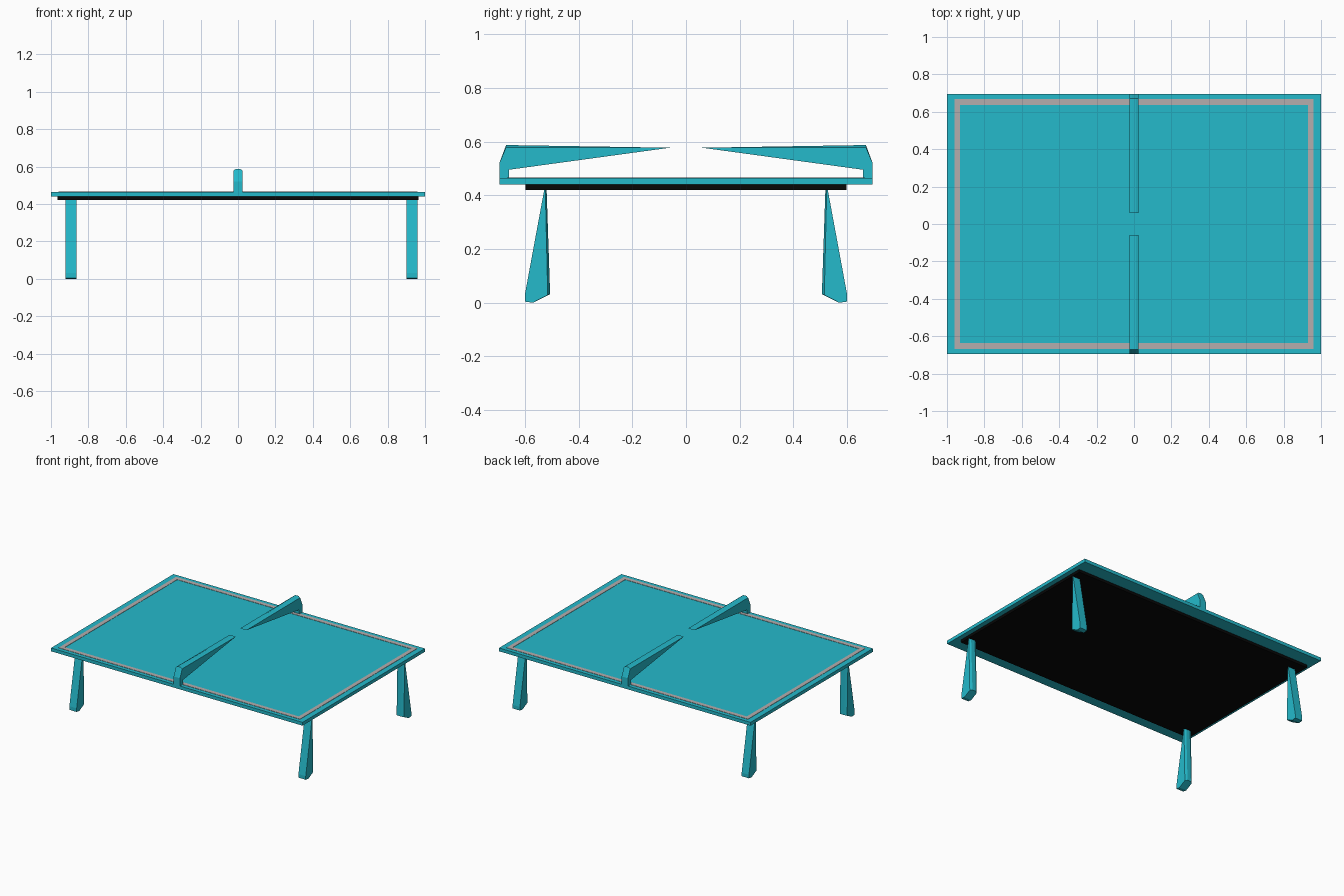
import bpy, bmesh

if "Cube" in bpy.data.objects:
    bpy.data.objects.remove(bpy.data.objects["Cube"])


def material(name, rgb):
    m = bpy.data.materials.new(name)
    m.diffuse_color = (*rgb, 1)
    m.use_nodes = True
    m.node_tree.nodes["Principled BSDF"].inputs["Base Color"].default_value = m.diffuse_color
    return m


TEAL = material("teal", (0.018, 0.49, 0.60))
BLACK = material("black", (0.002, 0.002, 0.002))
LINE = material("line_grey", (0.46, 0.42, 0.42))


def finish(name, bm, mat):
    bmesh.ops.recalc_face_normals(bm, faces=bm.faces)
    me = bpy.data.meshes.new(name)
    bm.to_mesh(me)
    bm.free()
    me.materials.append(mat)
    ob = bpy.data.objects.new(name, me)
    bpy.context.collection.objects.link(ob)
    return ob


def slab(name, hx, hy, z0, z1, mat):
    bm = bmesh.new()
    bmesh.ops.create_cube(bm, size=1)
    for v in bm.verts:
        v.co = (v.co.x * 2 * hx, v.co.y * 2 * hy, z0 + (v.co.z + 0.5) * (z1 - z0))
    return finish(name, bm, mat)


def ridged_bar(name, side, ridge, x, half, crest, sy):
    """Loft (y, z) profiles across x: side, ridge, ridge, side."""
    bm = bmesh.new()
    rings = []
    for dx, prof in ((-half, side), (-crest, ridge), (crest, ridge), (half, side)):
        rings.append([bm.verts.new((x + dx, sy * y, z)) for y, z in prof])
    n = len(side)
    for a, b in zip(rings, rings[1:]):
        for i in range(n):
            j = (i + 1) % n
            bm.faces.new((a[i], a[j], b[j], b[i]))
    bm.faces.new(rings[0])
    bm.faces.new(rings[-1])
    return finish(name, bm, TEAL)


# Table top and the dark panel beneath it
slab("table_top", 1.0, 0.695, 0.44, 0.464, TEAL)
slab("under_panel", 0.965, 0.597, 0.42, 0.44, BLACK)

# Border line: a thin rectangular ring on the top
bm = bmesh.new()
corners = ((-1, -1), (1, -1), (1, 1), (-1, 1))
rings = [[bm.verts.new((sx * hx, sy * hy, z)) for sx, sy in corners]
         for hx, hy, z in ((0.96, 0.667, 0.463), (0.96, 0.667, 0.466),
                           (0.93, 0.637, 0.466), (0.93, 0.637, 0.463))]
for k in range(4):
    a, b = rings[k], rings[(k + 1) % 4]
    for i in range(4):
        j = (i + 1) % 4
        bm.faces.new((a[i], a[j], b[j], b[i]))
finish("border_line", bm, LINE)

# Tapering net arms that clamp to the long edges
arm_side = [(0.695, 0.464), (0.695, 0.52), (0.67, 0.578),
            (0.06, 0.577), (0.66, 0.495), (0.66, 0.464)]
arm_ridge = [(y, 0.587 if z == 0.578 else z) for y, z in arm_side]
for label, sy in (("front", -1), ("back", 1)):
    ridged_bar(label + "_net_arm", arm_side, arm_ridge, 0, 0.025, 0.012, sy)

# Wedge legs, wide at the floor and thin at the top
leg_side = [(0.528, 0.42), (0.6, 0.03), (0.6, 0.004),
            (0.57, 0.0), (0.515, 0.028), (0.524, 0.42)]
leg_ridge = leg_side[:4] + [(0.506, 0.032), (0.519, 0.42)]
for end, x in (("left", -0.892), ("right", 0.93)):
    for label, sy in (("front", -1), ("back", 1)):
        ridged_bar(f"{label}_{end}_leg", leg_side, leg_ridge, x, 0.029, 0.014, sy)
